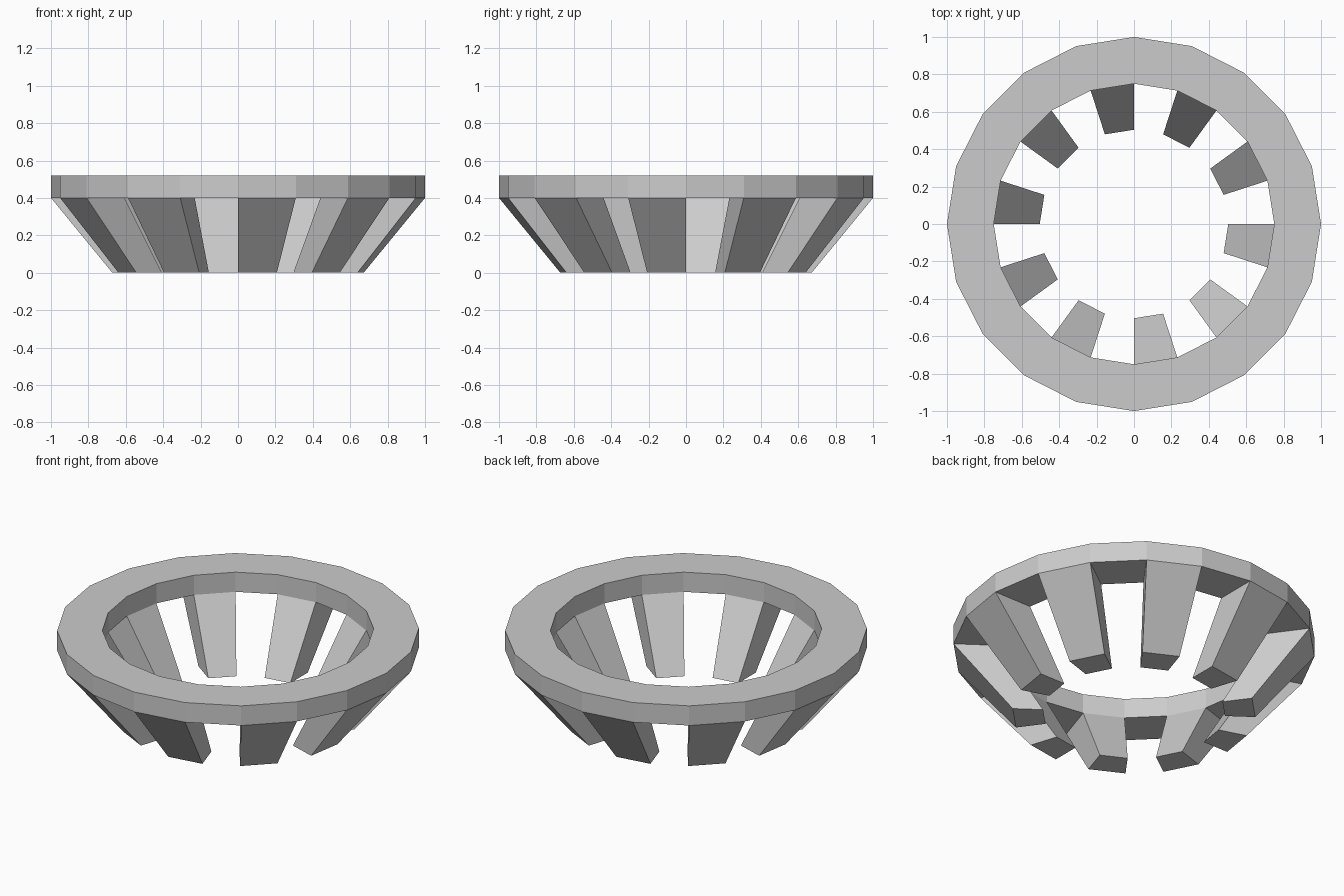
import bpy, bmesh
from math import cos, sin, radians

if "Cube" in bpy.data.objects:
    bpy.data.objects.remove(bpy.data.objects["Cube"])

SIDES = 20
R_OUT, R_IN = 1.0, 0.75
Z_LOW, Z_TOP = 0.40, 0.52
FOOT_SCALE = 0.672

bm = bmesh.new()

# Rim: rectangular section carried round a 20-sided loop
section = [(R_OUT, Z_LOW), (R_OUT, Z_TOP), (R_IN, Z_TOP), (R_IN, Z_LOW)]
loops = []
for i in range(SIDES):
    a = radians(i * 360 / SIDES)
    loops.append([bm.verts.new((r * cos(a), r * sin(a), z)) for r, z in section])

undersides = []
for i in range(SIDES):
    p, q = loops[i], loops[(i + 1) % SIDES]
    for j in range(4):
        k = (j + 1) % 4
        face = bm.faces.new((p[j], q[j], q[k], p[k]))
        if j == 3:
            undersides.append(face)

# Slats: every other underside face drawn down and inwards
slats = bmesh.ops.extrude_discrete_faces(bm, faces=undersides[1::2])["faces"]
for face in slats:
    for v in face.verts:
        v.co.x *= FOOT_SCALE
        v.co.y *= FOOT_SCALE
        v.co.z = 0

bmesh.ops.recalc_face_normals(bm, faces=bm.faces[:])
mesh = bpy.data.meshes.new("slatted_basket_ring")
bm.to_mesh(mesh)
bm.free()
obj = bpy.data.objects.new("slatted_basket_ring", mesh)
bpy.context.collection.objects.link(obj)
